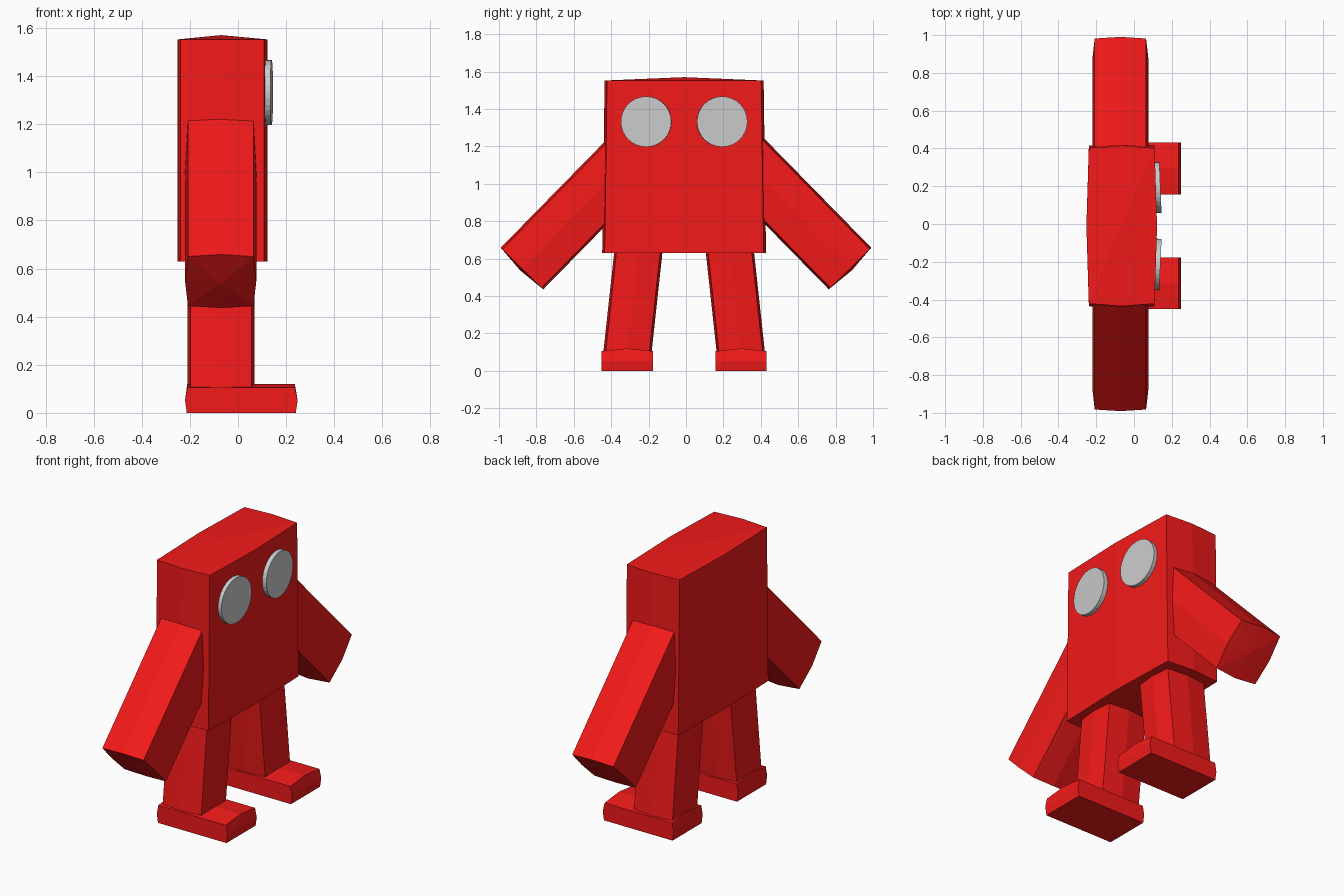
import bpy, bmesh
from math import pi, radians
from mathutils import Vector, Matrix

if "Cube" in bpy.data.objects:
    bpy.data.objects.remove(bpy.data.objects["Cube"])

red = bpy.data.materials.new("red")
red.diffuse_color = (0.9, 0.01, 0.01, 1)
red.use_nodes = True
red.node_tree.nodes["Principled BSDF"].inputs["Base Color"].default_value = red.diffuse_color
CY = -0.01   # symmetry plane of everything except the arms
CX = -0.07   # middle of the body depth


def finish(name, bm, mat=None):
    bmesh.ops.recalc_face_normals(bm, faces=bm.faces)
    mesh = bpy.data.meshes.new(name)
    bm.to_mesh(mesh)
    bm.free()
    ob = bpy.data.objects.new(name, mesh)
    bpy.context.collection.objects.link(ob)
    if mat:
        mesh.materials.append(mat)
    return ob


def octagon(center, u, v, a, b, bulge):
    """Rectangle whose side midpoints are pushed slightly outwards."""
    c, u, v = Vector(center), Vector(u), Vector(v)
    a2, b2 = a + bulge, b + bulge
    pts = [(a, b), (0, b2), (-a, b), (-a2, 0), (-a, -b), (0, -b2), (a, -b), (a2, 0)]
    return [c + u * p + v * q for p, q in pts]


def loft(name, rings, apex=None):
    """Skin between rings; the last end may be a shallow pyramid."""
    bm = bmesh.new()
    vs = [[bm.verts.new(p) for p in r] for r in rings]
    n = len(vs[0])
    for r, s in zip(vs, vs[1:]):
        for i in range(n):
            j = (i + 1) % n
            bm.faces.new((r[i], r[j], s[j], s[i]))
    bm.faces.new(vs[0])
    if apex is None:
        bm.faces.new(vs[-1])
    else:
        tip = bm.verts.new(apex)
        for i in range(n):
            bm.faces.new((vs[-1][i], vs[-1][(i + 1) % n], tip))
    return finish(name, bm, red)


X, Y = (1, 0, 0), (0, 1, 0)

# Body block, slightly narrower and peaked at the top
loft("body", [octagon((CX + 0.005, CY, 0.63), X, Y, 0.174, 0.425, 0.013),
              octagon((CX + 0.005, CY, 1.552), X, Y, 0.174, 0.412, 0.013)],
     (CX, CY, 1.57))

for side, s in (("left", -1), ("right", 1)):
    # Arm sloping down and outwards
    d = Vector((0, 0.7 * s, -0.714))
    n = Vector((0, 0.714 * s, 0.7))
    end = Vector((CX - 0.002, 0.877 * s, 0.547))
    loft(side + "_arm", [octagon(end - d * 0.88, X, n, 0.136, 0.147, 0.012),
                         octagon(end, X, n, 0.136, 0.147, 0.012)],
         end + d * 0.014)

    # Leg splayed slightly outwards
    loft(side + "_leg", [octagon((CX, CY + 0.305 * s, 0.08), X, Y, 0.127, 0.117, 0.012),
                         octagon((CX, CY + 0.242 * s, 0.66), X, Y, 0.127, 0.117, 0.012)])

    # Foot: side profile swept across, with a raised centre line
    rings = []
    for y, top in ((-0.137, 0.105), (0, 0.12), (0.137, 0.105)):
        prof = [(-0.213, 0), (-0.22, 0.053), (-0.211, top),
                (0.236, top), (0.248, 0.053), (0.24, 0)]
        rings.append([Vector((x, CY + 0.304 * s + y, z)) for x, z in prof])
    loft(side + "_foot", rings)

    # Eye disc lying on the chest face
    bm = bmesh.new()
    m = (Matrix.Translation((0.126, CY + 0.203 * s, 1.332))
         @ Matrix.Rotation(radians(2.5 * s), 4, 'Z') @ Matrix.Rotation(pi / 2, 4, 'Y'))
    bmesh.ops.create_cone(bm, cap_ends=True, segments=32, radius1=0.135,
                          radius2=0.135, depth=0.028, matrix=m)
    finish(side + "_eye", bm)
